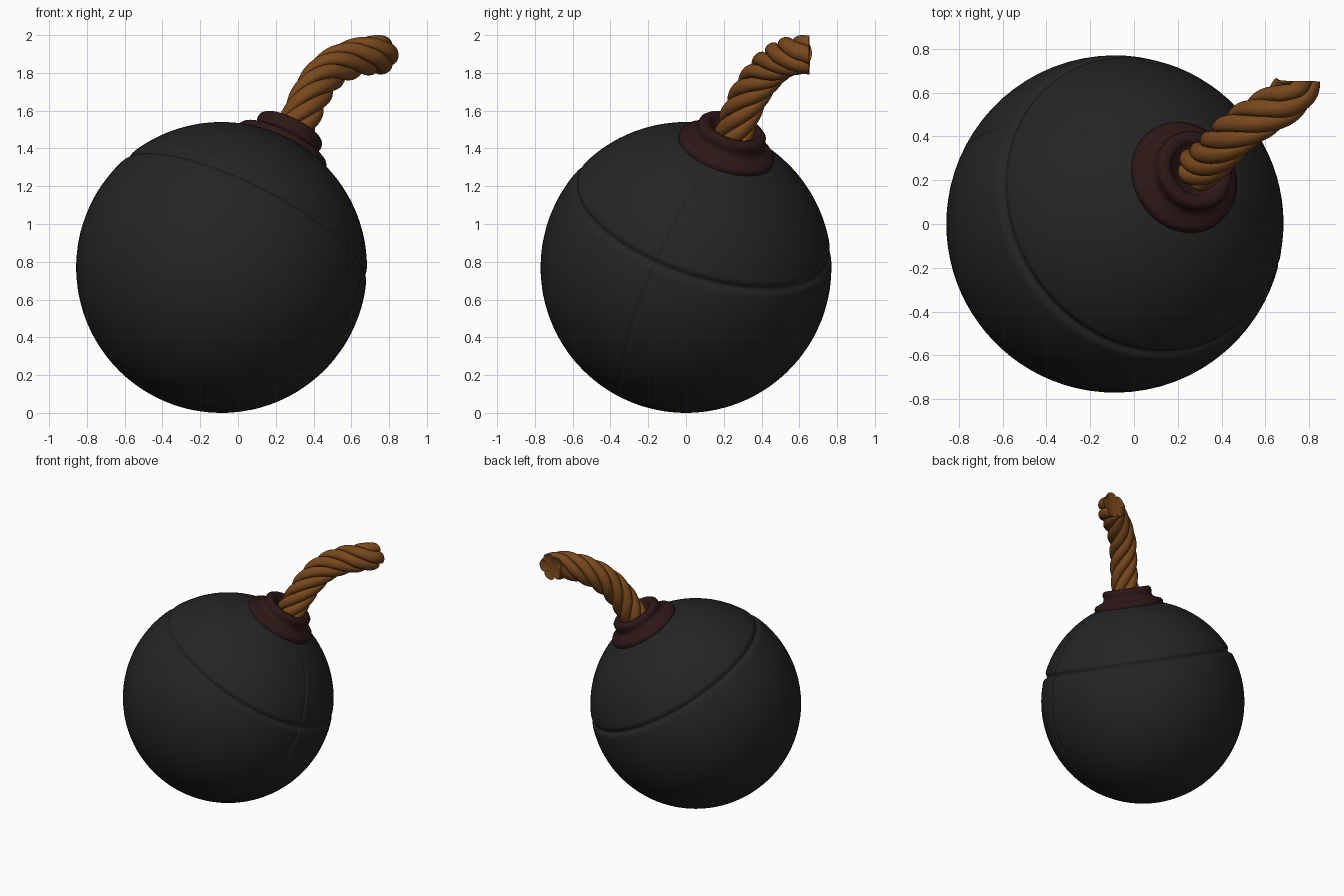
import bpy, bmesh, math
from mathutils import Vector

if "Cube" in bpy.data.objects:
    bpy.data.objects.remove(bpy.data.objects["Cube"])

CENTRE = Vector((-0.087, 0, 0.77))
R = 0.77
AXIS = Vector((0.43, 0.29, 0.855)).normalized()
U = Vector((1, 0, 0)).cross(AXIS).normalized()
V = AXIS.cross(U)


def material(name, rgb):
    m = bpy.data.materials.new(name)
    m.diffuse_color = (*rgb, 1)
    m.use_nodes = True
    m.node_tree.nodes["Principled BSDF"].inputs["Base Color"].default_value = m.diffuse_color
    return m


def skin(name, rings, mat, angle=60):
    """Join closed rings of points into a capped, smooth tube."""
    bm = bmesh.new()
    loops = [[bm.verts.new(p) for p in ring] for ring in rings]
    n = len(loops[0])
    for a, b in zip(loops, loops[1:]):
        for i in range(n):
            j = (i + 1) % n
            bm.faces.new((a[i], a[j], b[j], b[i]))
    for loop in (loops[0], loops[-1]):
        c = bm.verts.new(sum((v.co for v in loop), Vector()) / n)
        for i in range(n):
            bm.faces.new((loop[i], loop[(i + 1) % n], c))
    bmesh.ops.recalc_face_normals(bm, faces=bm.faces)
    me = bpy.data.meshes.new(name)
    bm.to_mesh(me)
    bm.free()
    ob = bpy.data.objects.new(name, me)
    bpy.context.collection.objects.link(ob)
    me.materials.append(mat)
    bpy.ops.object.select_all(action='DESELECT')
    bpy.context.view_layer.objects.active = ob
    ob.select_set(True)
    bpy.ops.object.shade_smooth_by_angle(angle=math.radians(angle))
    return ob


def around(r, h, t):
    return CENTRE + AXIS * h + (U * math.cos(t) + V * math.sin(t)) * r


def azimuth(p):
    return math.atan2(p.dot(V), p.dot(U)) % math.tau


def dip(x, width):
    return math.exp(-(x / width) ** 2)


# Round body: tilted sphere with one ring groove and two thin meridian seams
seams = [azimuth(Vector((0.755, -0.15, 0.04))), azimuth(Vector((-0.42, 0.46, 0.457)))]
groove = math.acos(0.295 / R)
azimuths = {i * math.tau / 80 for i in range(80)}
for s in seams:
    azimuths = {t for t in azimuths if abs(t - s) > 0.04}
    azimuths |= {s + k * 0.008 for k in range(-4, 5)}
polars = {0.01 + i * (math.pi - 0.02) / 60 for i in range(61)}
polars = {p for p in polars if abs(p - groove) > 0.07}
polars |= {groove + k * 0.01 for k in range(-6, 7)}
body = []
for p in sorted(polars):
    ring = []
    for t in sorted(azimuths):
        r = R - 0.02 * dip(p - groove, 0.026)
        r -= sum(0.008 * dip(t - s, 0.013) for s in seams) * math.sin(p)
        ring.append(around(r * math.sin(p), r * math.cos(p), t))
    body.append(ring)
skin("body", body, material("black_iron", (0.018, 0.018, 0.018)))

# Stepped collar holding the rope
profile = [(0.25, 0.69), (0.262, 0.725), (0.262, 0.745), (0.25, 0.763), (0.225, 0.773),
           (0.2, 0.782), (0.186, 0.797), (0.183, 0.815), (0.187, 0.835), (0.183, 0.855),
           (0.17, 0.867), (0.14, 0.868), (0.125, 0.86), (0.115, 0.84), (0.02, 0.83)]
collar = [[around(r, h, i * math.tau / 64) for i in range(64)] for r, h in profile]
skin("collar", collar, material("dark_brown", (0.026, 0.009, 0.008)))

# Twisted rope fuse: lobed section swept along a bent path
path = [Vector(p) for p in (
    (0.22, 0.21, 1.33), (0.27, 0.24, 1.43), (0.33, 0.28, 1.56), (0.39, 0.34, 1.69),
    (0.47, 0.42, 1.80), (0.58, 0.495, 1.865), (0.68, 0.555, 1.89),
    (0.735, 0.61, 1.895), (0.745, 0.653, 1.895), (0.737, 0.71, 1.895))]
centres = []
for i in range(1, len(path) - 2):
    a, b, c, d = path[i - 1:i + 3]
    for k in range(14):
        t = k / 14
        centres.append(0.5 * (2 * b + (c - a) * t + (2 * a - 5 * b + 4 * c - d) * t * t
                              + (3 * b - a - 3 * c + d) * t ** 3))
centres.append(path[-2])
STRANDS, N = 5, 80
rope, length = [], 0
side = Vector((1, 0, 0))
for i, c in enumerate(centres):
    before, after = centres[max(i - 1, 0)], centres[min(i + 1, len(centres) - 1)]
    tangent = (after - before).normalized()
    length += (c - before).length
    side = (side - tangent * side.dot(tangent)).normalized()
    up = tangent.cross(side)
    ring = []
    for k in range(N):
        t = k * math.tau / N
        r = 0.076 + 0.029 * math.sqrt(abs(math.sin(STRANDS * t / 2)))
        w = t + length * math.tau / 0.62
        ring.append(c + (side * math.cos(w) + up * math.sin(w)) * r)
    rope.append(ring)
# Hollowed cut end
end = centres[-1]
rope.append([end.lerp(p, 0.6) - tangent * 0.012 for p in rope[-1]])
skin("rope_fuse", rope, material("rope_brown", (0.19, 0.065, 0.012)), 50)
